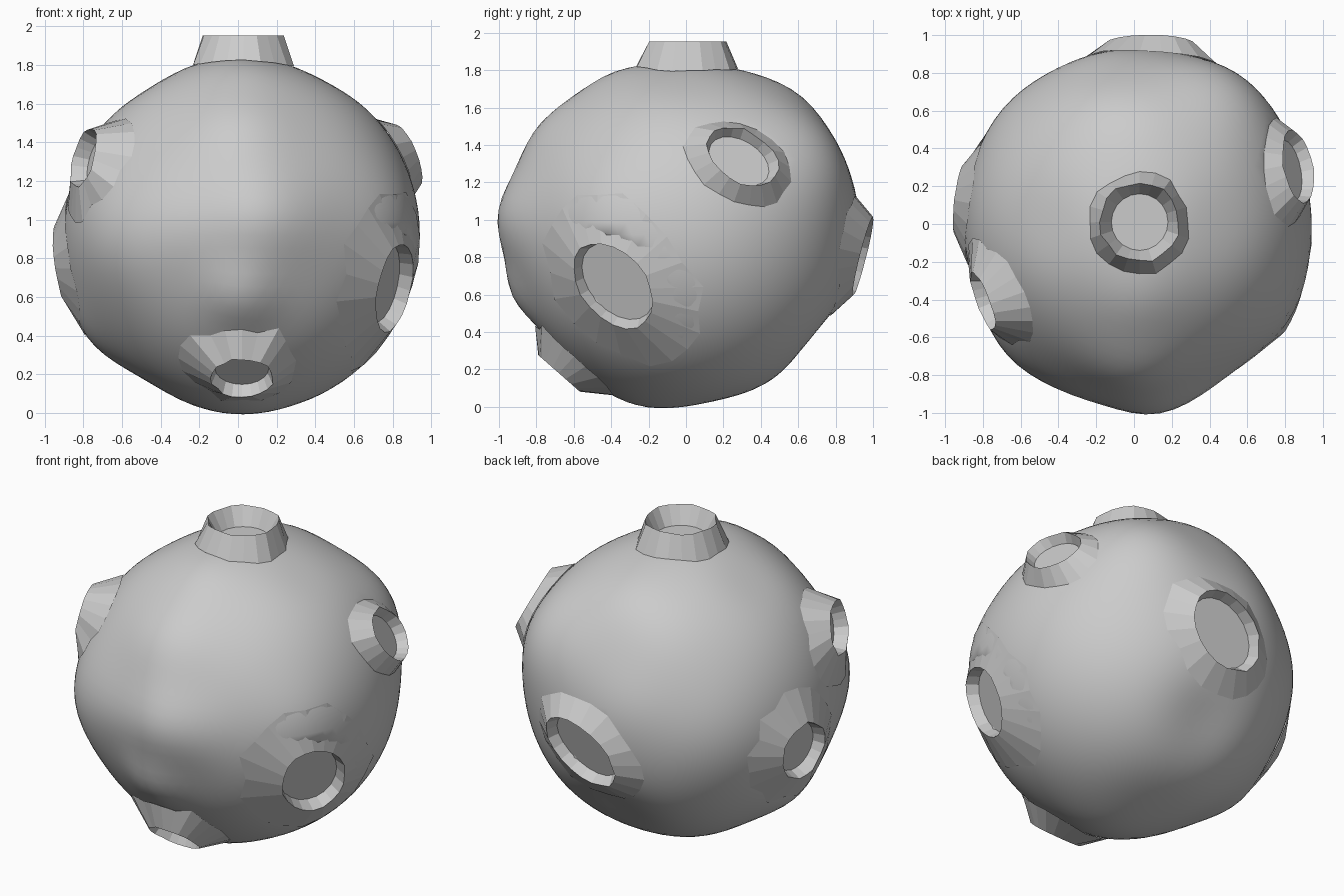
import bpy, bmesh, math, random
from mathutils import Vector

if "Cube" in bpy.data.objects:
    bpy.data.objects.remove(bpy.data.objects["Cube"])

random.seed(4)
CENTRE = Vector((0.02, 0.0, 0.92))
R = 0.92

# craters: name, rim centre, facing, long axis, squash across it,
#          rim radius, floor radius, skirt radius, floor depth, skirt jitter
CRATERS = [
    ("top_crater", (0.01, 0.01, 1.033), (0, 0, 1), (1, 0, 0), 1.0, 0.21, 0.15, 0.255, 0.11, 0.015),
    ("right_low_crater", (0.79, -0.39, -0.27), (0.86, -0.38, -0.30), (0, 0.65, -0.7), 0.76, 0.26, 0.235, 0.55, 0.07, 0.05),
    ("right_high_crater", (0.85, 0.30, 0.42), (0.84, 0.28, 0.45), (0, 0.85, -0.5), 0.75, 0.21, 0.175, 0.285, 0.06, 0.01),
    ("front_low_crater", (0.00, -0.68, -0.74), (0, -0.66, -0.75), (1, 0, 0), 0.92, 0.16, 0.14, 0.29, 0.07, 0.04),
    ("left_high_crater", (-0.82, -0.41, 0.40), (-0.92, -0.33, 0.22), (0, 0.8, -0.5), 0.9, 0.17, 0.14, 0.29, 0.08, 0.03),
    ("left_low_crater", (-0.945, 0.13, -0.15), (-0.97, 0.13, -0.14), (0, 0.5, 0.8), 0.92, 0.19, 0.165, 0.37, 0.07, 0.04),
    ("back_crater", (0.07, 0.945, -0.12), (0.07, 0.90, -0.25), (-0.75, 0, -0.5), 0.75, 0.26, 0.23, 0.40, 0.07, 0.03),
]

# broad swellings and dents of the body: direction, height, angular width
BUMPS = [
    ((0.55, 0.78, 0.48), 0.09, 0.38),
    ((-0.29, 0.60, 0.62), 0.025, 0.30),
    ((0.06, -1.0, 0.10), 0.075, 0.25),
    ((-0.30, -0.94, 0.08), 0.03, 0.25),
    ((0.30, -0.94, 0.08), 0.03, 0.25),
    ((0.00, -0.94, -0.32), 0.06, 0.20),
    ((0.00, -0.80, 0.55), 0.06, 0.30),
    ((0.00, -0.42, 0.88), 0.03, 0.25),
    ((0.00, 0.60, 0.78), 0.03, 0.28),
    ((0.00, 0.76, -0.62), -0.055, 0.30),
    ((0.82, -0.50, 0.10), 0.03, 0.30),
    ((-0.67, -0.74, 0.00), 0.06, 0.35),
    ((-0.72, 0.62, 0.00), 0.02, 0.35),
    ((-0.20, 0.92, 0.20), 0.015, 0.25),
    ((-0.82, 0.00, -0.52), 0.04, 0.25),
    ((0.00, -0.30, -0.95), 0.03, 0.30),
    ((0.00, 0.20, -0.95), -0.02, 0.30),
    ((0.45, 0.00, 0.85), -0.015, 0.25),
    ((-0.50, 0.00, 0.80), -0.02, 0.25),
    ((-0.50, 0.00, -0.80), -0.02, 0.25),
]


def surface_radius(d):
    r = R
    for b, height, width in BUMPS:
        r += height * math.exp(-(d.angle(Vector(b)) / width) ** 2)
    return r


def finish(bm, name, smooth):
    bmesh.ops.recalc_face_normals(bm, faces=bm.faces)
    for f in bm.faces:
        f.smooth = smooth
    mesh = bpy.data.meshes.new(name)
    bm.to_mesh(mesh)
    bm.free()
    ob = bpy.data.objects.new(name, mesh)
    ob.location = CENTRE
    bpy.context.collection.objects.link(ob)


def frame(facing, axis):
    n = Vector(facing).normalized()
    u = Vector(axis)
    u = (u - n * u.dot(n)).normalized()
    return n, u, n.cross(u)


# lumpy rock body, pressed in below each crater floor
bm = bmesh.new()
bmesh.ops.create_icosphere(bm, subdivisions=5, radius=1)
for v in bm.verts:
    d = v.co.normalized()
    p = d * surface_radius(d)
    for _, c, facing, axis, squash, rim, floor, skirt, depth, jit in CRATERS:
        n, u, w = frame(facing, axis)
        q = p - Vector(c)
        over = q.dot(n) + depth + 0.025
        if over > 0 and math.hypot(q.dot(u), q.dot(w) / squash) < (rim + floor) / 2 + 0.02:
            p -= n * over
    v.co = p
finish(bm, "rock_body", True)


# craters: faceted skirt, sharp rim, inner wall and flat floor
def crater(name, c, facing, axis, squash, rim, floor, skirt, depth, jit, sides=20):
    n, u, w = frame(facing, axis)
    c = Vector(c)
    bm = bmesh.new()
    rings = [[], [], []]
    for i in range(sides):
        a = 2 * math.pi * i / sides
        out = u * math.cos(a) + w * math.sin(a) * squash
        rb = skirt + random.uniform(-jit, jit)
        ground = (c.normalized() * R * 0.92 + out * rb).normalized()
        ground *= surface_radius(ground) + 0.004
        rr = rim + random.uniform(-0.01, 0.01)
        rings[0].append(bm.verts.new(ground))
        rings[1].append(bm.verts.new(c + out * rr))
        rings[2].append(bm.verts.new(c - n * depth + out * floor))
    for lo, hi in zip(rings, rings[1:]):
        for i in range(sides):
            j = (i + 1) % sides
            bm.faces.new((lo[i], lo[j], hi[j], hi[i]))
    bm.faces.new(rings[2])
    finish(bm, name, False)


for spec in CRATERS:
    crater(*spec)
